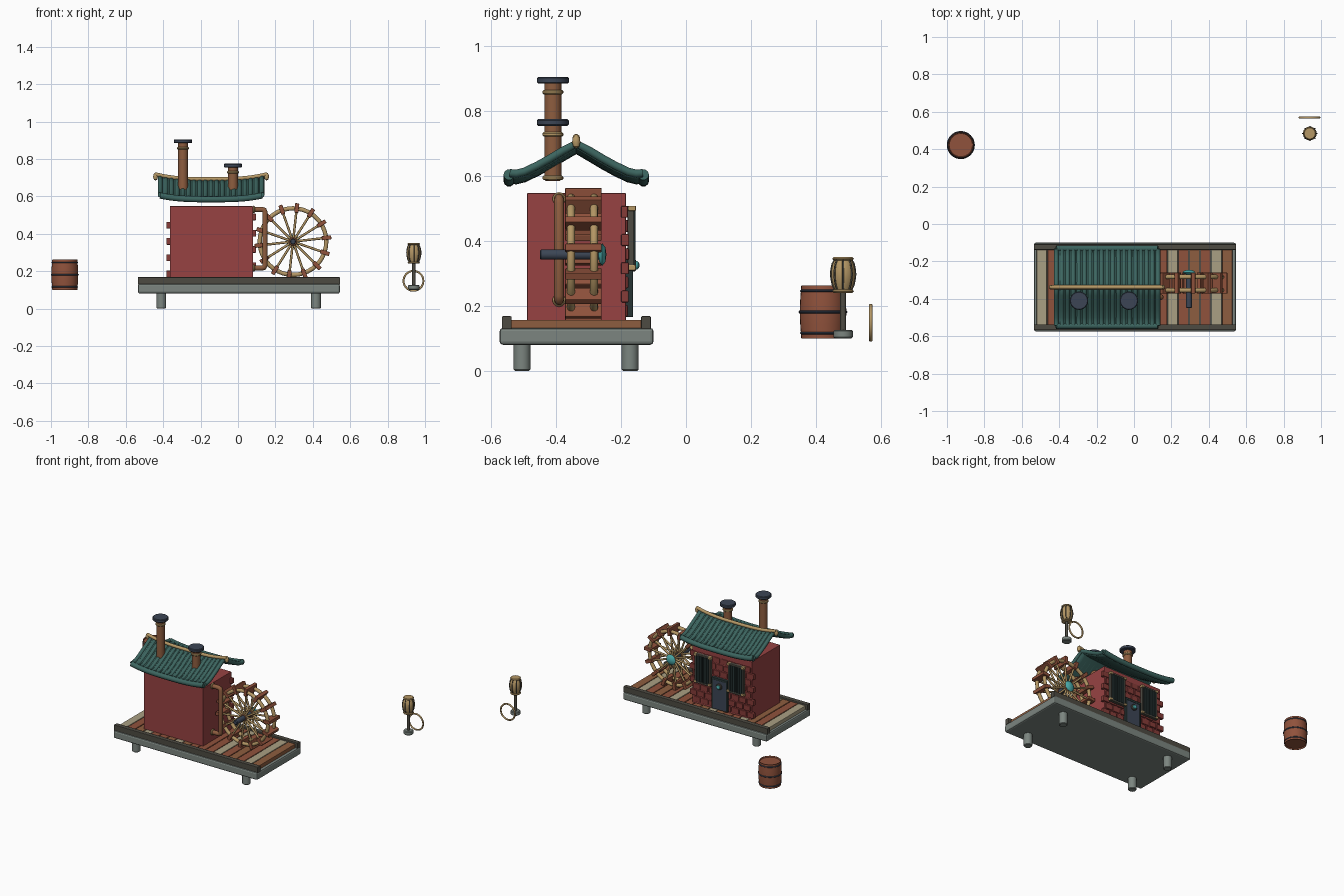
import bpy, bmesh, math, random
from mathutils import Vector, Matrix

if "Cube" in bpy.data.objects:
    bpy.data.objects.remove(bpy.data.objects["Cube"])

random.seed(4)
COL = dict(red=(.31, .055, .055), brick=(.24, .045, .04), wood=(.28, .085, .045), tan=(.46, .31, .13),
           cream=(.40, .35, .23), roof=(.045, .13, .115), stone=(.2, .235, .215), rail=(.075, .07, .055),
           blue=(.045, .06, .09), teal=(.07, .42, .42), shutter=(.02, .035, .035), copper=(.27, .11, .05))
MATS = {}
for k, c in COL.items():
    MATS[k] = bpy.data.materials.new(k)
    MATS[k].diffuse_color = (*c, 1)


def finish(name, bm, col, smooth=True):
    me = bpy.data.meshes.new(name)
    bmesh.ops.recalc_face_normals(bm, faces=bm.faces)
    bm.to_mesh(me)
    bm.free()
    ob = bpy.data.objects.new(name, me)
    bpy.context.collection.objects.link(ob)
    me.materials.append(MATS[col])
    if smooth:
        bpy.ops.object.select_all(action='DESELECT')
        bpy.context.view_layer.objects.active = ob
        ob.select_set(True)
        bpy.ops.object.shade_smooth_by_angle(angle=math.radians(35))
    return ob


def boxes(name, spans, col, bevel=0.003):
    """One object from (x0,x1,y0,y1,z0,z1[,matrix]) boxes."""
    bm = bmesh.new()
    for s in spans:
        x0, x1, y0, y1, z0, z1 = s[:6]
        m = Matrix.Translation(((x0+x1)/2, (y0+y1)/2, (z0+z1)/2)) @ Matrix.Diagonal((x1-x0, y1-y0, z1-z0, 1))
        if len(s) > 6:
            m = s[6] @ m
        bmesh.ops.create_cube(bm, size=1, matrix=m)
    ob = finish(name, bm, col, False)
    if bevel:
        b = ob.modifiers.new('bevel', 'BEVEL')
        b.width, b.segments = bevel, 2
    return ob


def lathe(name, profile, col, loc, axis='z', n=24):
    """Spin (radius, height) points about an axis through loc."""
    bm = bmesh.new()
    vs = [bm.verts.new((r, 0, h)) for r, h in profile]
    es = [bm.edges.new(p) for p in zip(vs, vs[1:])]
    bmesh.ops.spin(bm, geom=vs+es, axis=(0, 0, 1), cent=(0, 0, 0), steps=n, angle=2*math.pi)
    bmesh.ops.remove_doubles(bm, verts=bm.verts, dist=1e-5)
    rot = {'z': Matrix(), 'y': Matrix.Rotation(-math.pi/2, 4, 'X'), 'x': Matrix.Rotation(math.pi/2, 4, 'Y')}[axis]
    bm.transform(Matrix.Translation(loc) @ rot)
    return finish(name, bm, col)


def cyl(name, r, h0, h1, col, loc, axis='z', n=24):
    e = min(.004, r*.3)
    return lathe(name, [(0, h0), (r-e, h0), (r, h0+e), (r, h1-e), (r-e, h1), (0, h1)], col, loc, axis, n)


def tubes(name, paths, r, col, cyclic=False, res=3):
    cu = bpy.data.curves.new(name, 'CURVE')
    cu.dimensions, cu.bevel_depth, cu.bevel_resolution, cu.use_fill_caps = '3D', r, res, True
    for p in paths:
        s = cu.splines.new('POLY')
        s.points.add(len(p)-1)
        for q, v in zip(s.points, p):
            q.co = (*v, 1)
        s.use_cyclic_u, s.use_smooth = cyclic, True
    ob = bpy.data.objects.new(name, cu)
    bpy.context.collection.objects.link(ob)
    cu.materials.append(MATS[col])
    return ob


def circle(c, r, n=40):
    return [(c[0]+r*math.cos(2*math.pi*i/n), c[1], c[2]+r*math.sin(2*math.pi*i/n)) for i in range(n)]


# platform: slab, legs, planks, side rails
boxes('base_slab', [(-.535, .545, -.574, -.1, .08, .132)], 'stone', .01)
for x in (-.41, .417):
    for y in (-.505, -.172):
        cyl('base_leg', .026, 0, .085, 'stone', (x, y, 0))
planks = {'wood': [], 'cream': [], 'copper': []}
N, W = 18, 1.05/18
for i in range(N):
    x = -.52 + i*W
    col = 'cream' if i in (0, 3, 7, 16) or i == 12 else random.choice(['wood', 'copper', 'wood'])
    planks[col].append((x, x+W-.004, -.54, -.135, .128, .157))
for col, spans in planks.items():
    boxes('deck_planks_' + col, spans, col)
boxes('deck_rails', [(-.535, .545, -.567, -.537, .128, .168), (-.535, .545, -.138, -.108, .128, .168)], 'rail')

# house body and staggered bricks on the back wall
boxes('house_walls', [(-.364, .08, -.489, -.185, .155, .547)], 'red', .002)
bricks = []
for r in range(8):
    x0 = -.383 + .026*(r % 2)
    for i in range(8):
        x, z = x0+i*.0575, .167+r*.0435
        bricks.append((x, x+.051, -.2, -.177+random.uniform(-.003, .002), z, z+.036))
boxes('wall_bricks', bricks, 'brick', .004)

# louvred windows
for cx in (-.01, -.26):
    boxes('window_shutters', [(cx-.05, cx-.003, -.18, -.162, .315, .5), (cx+.003, cx+.05, -.18, -.162, .315, .5)],
          'shutter', .002)
    boxes('window_bars', [(cx-.047+i*.0175, cx-.04+i*.0175, -.165, -.156, .32, .495) for i in range(6)],
          'shutter', .001)
    boxes('window_frame', [(cx-.062, cx+.062, -.18, -.158, .495, .507), (cx-.062, cx+.062, -.18, -.158, .308, .32),
                           (cx-.06, cx-.05, -.18, -.16, .32, .495), (cx+.05, cx+.06, -.18, -.16, .32, .495)], 'rail')
    boxes('window_corners', [(cx+s*.054-.01, cx+s*.054+.01, -.178, -.154, z-.008, z+.008)
                             for s in (-1, 1) for z in (.318, .5)], 'tan')

# door with round ornament
boxes('door', [(-.185, -.085, -.185, -.165, .165, .365)], 'blue')
boxes('door_frame', [(-.195, -.183, -.185, -.163, .165, .375), (-.087, -.075, -.185, -.163, .165, .375),
                     (-.195, -.075, -.185, -.163, .362, .378)], 'shutter')
cyl('door_ornament_rim', .02, -.01, .006, 'rail', (-.135, -.16, .325), 'y')
lathe('door_ornament', [(.014, 0), (.012, .006), (.006, .01), (0, .011)], 'teal', (-.135, -.154, .325), 'y')

# swept roof: sheet plus tile ribs
XC, HX, YC = -.144, .272, -.338
prof = [(-.205, .585), (-.185, .583), (-.16, .589), (-.12, .608), (-.08, .63), (-.04, .654), (0, .676)]
prof += [(-y, z) for y, z in prof[-2::-1]]


def roof_pt(x, y, z):
    return (x, YC+y, z + .02*abs((x-XC)/HX)**3)


bm = bmesh.new()
xs = [XC-HX+2*HX*i/18 for i in range(19)]
grid = [[bm.verts.new(roof_pt(x, y, z)) for y, z in prof] for x in xs]
for a, b in zip(grid, grid[1:]):
    for j in range(len(prof)-1):
        bm.faces.new((a[j], a[j+1], b[j+1], b[j]))
sheet = finish('roof_sheet', bm, 'roof')
m = sheet.modifiers.new('thick', 'SOLIDIFY')
m.thickness, m.offset = .018, 0
tubes('roof_tiles', [[roof_pt(x, y, z+.004) for y, z in prof] for x in xs], .013, 'roof')
tubes('roof_eaves', [[roof_pt(x, s*.207, .584) for x in xs] for s in (-1, 1)], .017, 'roof')
tubes('roof_ridge', [[roof_pt(XC+(x-XC)*1.1, 0, .692) for x in xs]], .011, 'tan')
for s in (-1, 1):
    lathe('ridge_finial', [(0, -.024), (.009, -.018), (.013, -.004), (.011, .008), (.005, .017), (0, .02)],
          'tan', (XC+s*.297, YC, .708))

# chimneys
for x, top in ((-.294, .905), (-.027, .775)):
    cyl('chimney_pipe', .026, .585, top-.01, 'copper', (x, -.41, 0))
    cyl('chimney_cap', .049, top-.021, top, 'blue', (x, -.41, 0))
    for z in (.594, top-.047):
        cyl('chimney_ring', .032, z-.007, z+.007, 'tan', (x, -.41, 0))

# water wheel: two rims, spokes, paddles, axle, hub
C, K = Vector((.294, 0, .358)), 14
ys = (-.354, -.283)
tubes('wheel_rims', [circle((C.x, y, C.z), .178) for y in ys], .012, 'tan', True)
angs = [2*math.pi*(i+.25)/K for i in range(K)]
tubes('wheel_spokes', [[(C.x+r*math.cos(a), y, C.z+r*math.sin(a)) for r in (.01, .175)] for a in angs for y in ys],
      .0065, 'tan', res=2)
boxes('wheel_paddles', [(.155, .206, -.372, -.26, -.011, .011, Matrix.Translation(C) @ Matrix.Rotation(-a, 4, 'Y'))
                        for a in angs], 'wood')
cyl('wheel_axle', .016, -.45, -.26, 'blue', C, 'y')
for y in ys:
    cyl('wheel_hub', .024, y-.009, y+.009, 'copper', C, 'y')
lathe('wheel_hub_dome', [(0, -.013), (.022, -.01), (.035, 0), (.022, .01), (0, .013)], 'teal',
      (C.x, -.258, C.z), 'y')

# pipe bracket between house and wheel
tubes('side_pipe', [[(.07, -.391, .53), (.128, -.391, .53), (.14, -.391, .526), (.144, -.391, .515),
                     (.144, -.391, .232), (.14, -.391, .22), (.128, -.391, .217), (.07, -.391, .217)]], .015, 'copper')
for z in (.53, .217):
    cyl('pipe_flange', .02, .078, .09, 'tan', (0, -.391, z), 'x')

# barrel
B = (-.926, .422, 0)
lathe('barrel', [(0, .108), (.062, .108), (.064, .1), (.067, .1), (.07, .14), (.072, .181), (.07, .222),
                 (.067, .262), (.064, .262), (.062, .254), (0, .254)], 'wood', B, n=32)
for z, r in ((.116, .071), (.181, .075), (.246, .071)):
    cyl('barrel_band', r, z-.005, z+.005, 'blue', B, n=32)

# standing lantern and loose ring
L = (.94, .484, 0)
cyl('lantern_foot', .03, .1, .126, 'stone', L)
cyl('lantern_post', .009, .12, .25, 'rail', L, n=12)
body = [(.023, .245), (.032, .265), (.036, .285), (.037, .298), (.036, .311), (.032, .33), (.023, .346)]
lathe('lantern_body', [(0, .245)] + body + [(0, .346)], 'tan', L)
tubes('lantern_ribs', [[(L[0]+(r+.001)*math.cos(a*math.pi/4), L[1]+(r+.001)*math.sin(a*math.pi/4), z)
                        for r, z in body] for a in range(8)], .003, 'rail', res=1)
for z in (.245, .345):
    cyl('lantern_cap', .033, z-.005, z+.005, 'tan', L)
tubes('loose_ring', [circle((.938, .569, .148), .053)], .0055, 'tan', True)

for m in bpy.data.materials:
    if m.users and not m.is_grease_pencil:
        m.use_nodes = True
        m.node_tree.nodes["Principled BSDF"].inputs["Base Color"].default_value = m.diffuse_color
